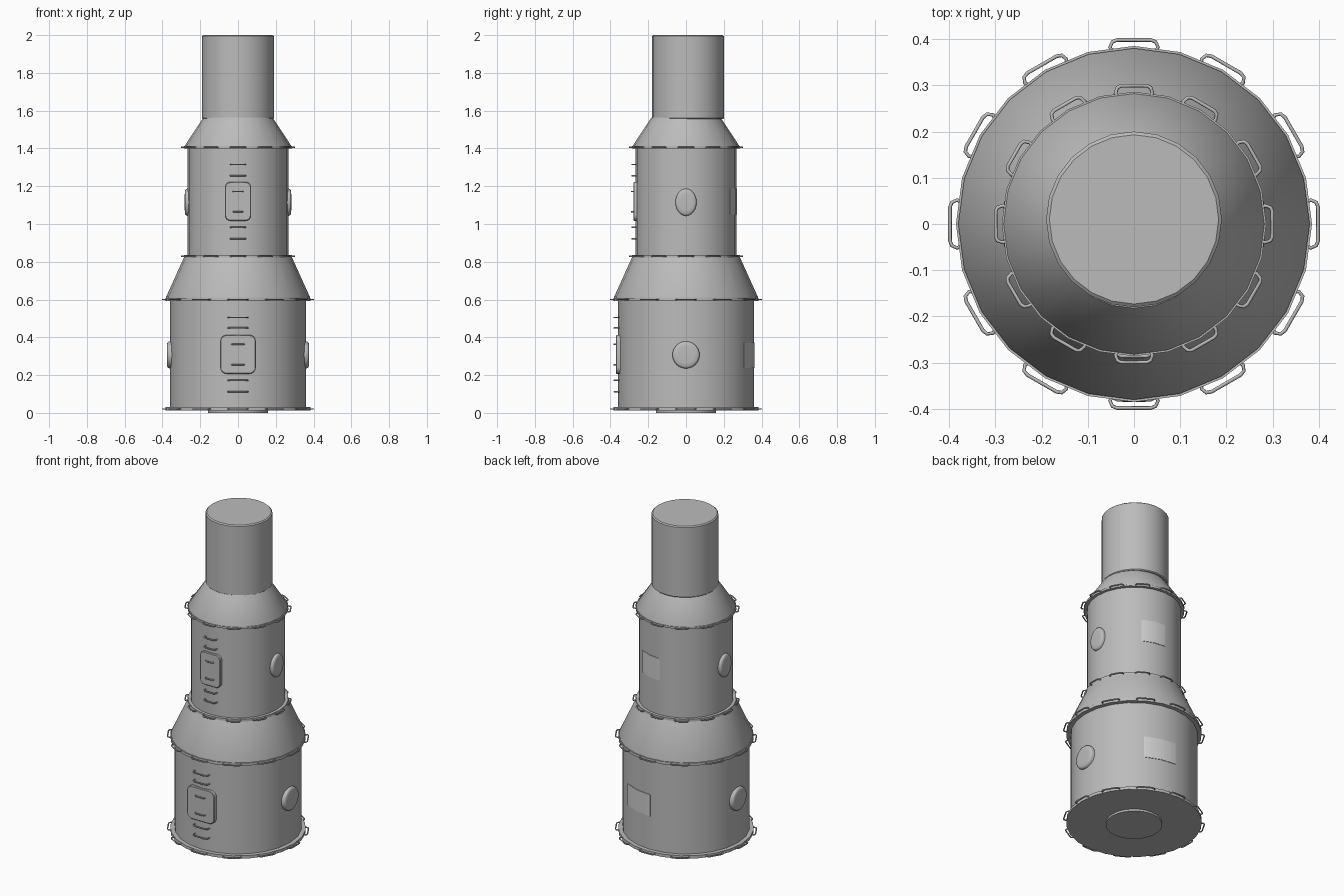
import bpy, bmesh, math
from mathutils import Matrix, Vector

cube = bpy.data.objects.get("Cube")
if cube:
    bpy.data.objects.remove(cube)


def material(name, value):
    m = bpy.data.materials.new(name)
    m.use_nodes = True
    m.diffuse_color = (value, value, value, 1)
    m.node_tree.nodes["Principled BSDF"].inputs["Base Color"].default_value = (value, value, value, 1)
    return m


GREY = material("hull grey", 0.5)
PALE = material("panel pale grey", 0.62)
SIDES = 24


def finish(name, bm, mat=GREY, angle=35):
    bmesh.ops.recalc_face_normals(bm, faces=bm.faces)
    mesh = bpy.data.meshes.new(name)
    bm.to_mesh(mesh)
    bm.free()
    mesh.materials.append(mat)
    obj = bpy.data.objects.new(name, mesh)
    bpy.context.collection.objects.link(obj)
    bpy.ops.object.select_all(action="DESELECT")
    obj.select_set(True)
    bpy.context.view_layer.objects.active = obj
    bpy.ops.object.shade_smooth_by_angle(angle=math.radians(angle))
    return obj


def lathe(name, profile, y=0.0):
    """Closed turned solid from (radius, height) pairs."""
    bm = bmesh.new()
    rings = []
    for r, z in profile:
        rings.append([bm.verts.new((r * math.cos(k * math.tau / SIDES),
                                    r * math.sin(k * math.tau / SIDES) + y, z))
                      for k in range(SIDES)])
    for low, high in zip(rings, rings[1:]):
        for k in range(SIDES):
            j = (k + 1) % SIDES
            bm.faces.new((low[k], low[j], high[j], high[k]))
    bm.faces.new(rings[0])
    bm.faces.new(rings[-1])
    return finish(name, bm)


def handles(name, frames, width, reach, thick=0.004):
    """Bent bars; each frame gives the foot position and outward angle."""
    curve = bpy.data.curves.new(name, "CURVE")
    curve.dimensions = "3D"
    curve.bevel_depth = thick
    curve.bevel_resolution = 1
    curve.use_fill_caps = True
    h = width / 2
    shape = [(-h * 0.85, -0.012), (-h, 0), (-h * 0.9, reach * 0.75), (-h * 0.7, reach),
             (h * 0.7, reach), (h * 0.9, reach * 0.75), (h, 0), (h * 0.85, -0.012)]
    for radius, angle, z in frames:
        out = Vector((math.cos(angle), math.sin(angle), 0))
        side = Vector((-out.y, out.x, 0))
        spline = curve.splines.new("POLY")
        spline.points.add(len(shape) - 1)
        for p, (s, o) in zip(spline.points, shape):
            p.co = (*(side * s + out * (radius + o) + Vector((0, 0, z))), 1)
    curve.materials.append(GREY)
    bpy.context.collection.objects.link(bpy.data.objects.new(name, curve))


def hatch(name, half_w, z, half_h, corner, y_out, y_in):
    """Rounded rectangular door with a softened rim."""
    bm = bmesh.new()

    def loop(inset, y):
        pts = []
        for q, (sx, sz) in enumerate([(1, 1), (-1, 1), (-1, -1), (1, -1)]):
            for k in range(5):
                a = (q + k / 4) * math.pi / 2
                r = corner - inset
                pts.append(bm.verts.new((sx * (half_w - corner) + r * math.cos(a), y,
                                         z + sz * (half_h - corner) + r * math.sin(a))))
        return pts

    loops = [loop(0, y_in), loop(0, y_out + 0.004), loop(0.004, y_out)]
    for a, b in zip(loops, loops[1:]):
        for k in range(len(a)):
            j = (k + 1) % len(a)
            bm.faces.new((a[k], a[j], b[j], b[k]))
    bm.faces.new(loops[0])
    bm.faces.new(loops[-1])
    finish(name, bm)


def porthole(name, side, x_out, z, ry, rz):
    """Round cover with a stepped, domed edge."""
    bm = bmesh.new()
    loops = []
    for scale, depth in [(1, 0.05), (1, 0.012), (0.95, 0.005), (0.85, 0.001), (0.6, 0)]:
        loops.append([bm.verts.new((side * (x_out - depth),
                                    ry * scale * math.cos(k * math.tau / SIDES),
                                    z + rz * scale * math.sin(k * math.tau / SIDES)))
                      for k in range(SIDES)])
    for a, b in zip(loops, loops[1:]):
        for k in range(SIDES):
            j = (k + 1) % SIDES
            bm.faces.new((a[k], a[j], b[j], b[k]))
    bm.faces.new(loops[0])
    bm.faces.new(loops[-1])
    finish(name, bm)


def back_panel(name, radius, z0, z1):
    """Thin curved plate, set to one side of the back."""
    bm = bmesh.new()
    cols = []
    for deg in (59, 60, 75, 90, 91):
        # follow the flat facets of the hull
        a = math.radians(deg)
        local = (a + math.pi / SIDES) % (math.tau / SIDES) - math.pi / SIDES
        mid = math.pi / SIDES
        r = radius * math.cos(mid) / math.cos(mid - abs(local))
        cols.append([bm.verts.new(((r + d) * math.cos(a), (r + d) * math.sin(a), z))
                     for d, z in [(-0.004, z0), (0.003, z0), (0.003, z1), (-0.004, z1)]])
    for a, b in zip(cols, cols[1:]):
        for k in range(4):
            j = (k + 1) % 4
            bm.faces.new((a[k], a[j], b[j], b[k]))
    bm.faces.new(cols[0])
    bm.faces.new(cols[-1])
    finish(name, bm, PALE)


# Hull sections
lathe("docking_base", [(0.16, 0.0), (0.16, 0.02)])
lathe("lower_module", [(0.36, 0.02), (0.36, 0.6)])
lathe("lower_cone", [(0.38, 0.605), (0.38, 0.615), (0.285, 0.825)])
lathe("upper_module", [(0.268, 0.82), (0.268, 1.4)])
lathe("upper_cone", [(0.282, 1.405), (0.282, 1.414), (0.182, 1.565)])
lathe("top_tube", [(0.185, 1.555), (0.19, 1.56), (0.19, 1.994), (0.183, 2.0)], y=0.01)

# Flanges, each with twelve grab handles
for name, radius, z0, z1, width in [("bottom", 0.385, 0.012, 0.03, 0.104),
                                    ("shoulder", 0.385, 0.592, 0.609, 0.104),
                                    ("waist", 0.286, 0.82, 0.837, 0.08),
                                    ("neck", 0.286, 1.4, 1.412, 0.08)]:
    lathe(name + "_flange", [(radius, z0), (radius, z1)])
    handles(name + "_handles",
            [(radius - 0.003, k * math.tau / 12, (z0 + z1) / 2) for k in range(12)],
            width, 0.016)

# Doors, rungs, portholes and back panels
front = -math.pi / 2
hatch("lower_hatch", 0.095, 0.31, 0.103, 0.035, -0.371, -0.34)
hatch("upper_hatch", 0.07, 1.12, 0.103, 0.03, -0.278, -0.25)
handles("lower_rungs", [(0.358, front, z) for z in (0.505, 0.45, 0.172, 0.112)], 0.104, 0.022)
handles("lower_hatch_rungs", [(0.371, front, z) for z in (0.363, 0.255)], 0.065, 0.01)
handles("upper_rungs", [(0.266, front, z) for z in (1.315, 1.255, 0.982, 0.922)], 0.08, 0.02)
handles("upper_hatch_rungs", [(0.278, front, z) for z in (1.172, 1.065)], 0.05, 0.01)
for label, side in (("left", 1), ("right", -1)):
    porthole("lower_porthole_" + label, side, 0.376, 0.307, 0.072, 0.072)
    porthole("upper_porthole_" + label, side, 0.282, 1.115, 0.056, 0.072)
back_panel("lower_back_panel", 0.36, 0.238, 0.372)
back_panel("upper_back_panel", 0.268, 1.05, 1.188)
